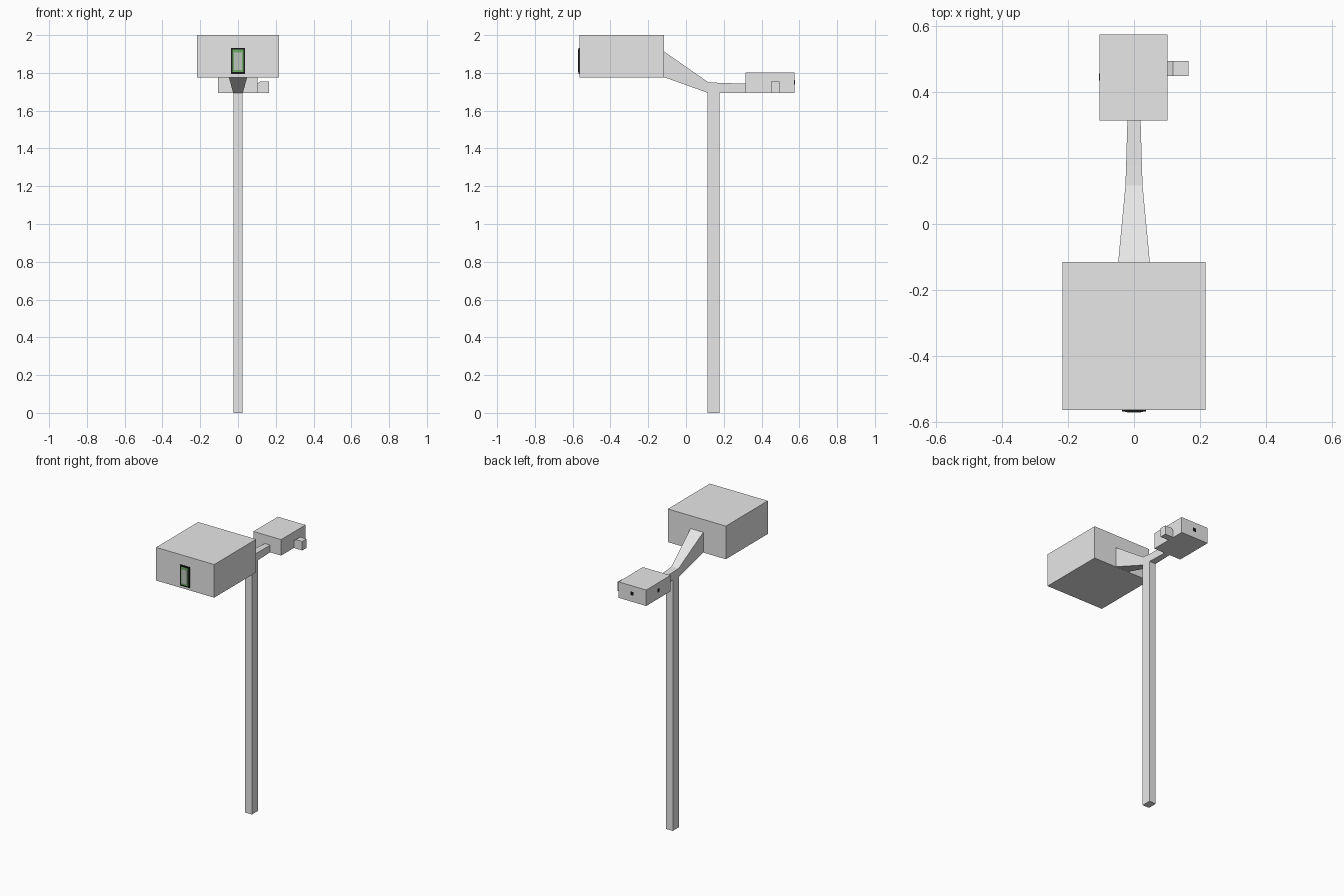
import bpy

if "Cube" in bpy.data.objects:
    bpy.data.objects.remove(bpy.data.objects["Cube"])


def material(name, rgb):
    m = bpy.data.materials.new(name)
    m.diffuse_color = (*rgb, 1)
    m.use_nodes = True
    m.node_tree.nodes["Principled BSDF"].inputs["Base Color"].default_value = m.diffuse_color
    return m


GREY = material("light_grey", (0.8, 0.8, 0.8))
BLACK = material("black", (0.008, 0.008, 0.008))
GREEN = material("display_green", (0.16, 0.42, 0.14))
PALE = material("display_pale", (0.5, 0.56, 0.5))


def mesh_object(name, verts, faces, mat):
    me = bpy.data.meshes.new(name)
    me.from_pydata(verts, [], faces)
    me.materials.append(mat)
    ob = bpy.data.objects.new(name, me)
    bpy.context.collection.objects.link(ob)
    return ob


def loft(name, stations, mat):
    """Rectangular sections along y: (y, half width, z low, z high)."""
    verts, faces = [], []
    for y, w, lo, hi in stations:
        verts += [(-w, y, lo), (w, y, lo), (w, y, hi), (-w, y, hi)]
    for s in range(len(stations) - 1):
        for i in range(4):
            a, b = s * 4 + i, s * 4 + (i + 1) % 4
            faces.append((a, a + 4, b + 4, b)[::-1])
    n = len(verts)
    faces += [(0, 1, 2, 3), (n - 1, n - 2, n - 3, n - 4)]
    return mesh_object(name, verts, faces, mat)


def box(name, x0, x1, y0, y1, z0, z1, mat=GREY):
    ob = loft(name, [(y0, 1, z0, z1), (y1, 1, z0, z1)], mat)
    for v in ob.data.vertices:
        v.co.x = x0 if v.co.x < 0 else x1
    return ob


# post, main head and rear box
box("post", -0.025, 0.025, 0.113, 0.177, 0, 1.694)
box("main_head", -0.217, 0.217, -0.564, -0.116, 1.776, 2.0)
box("rear_box", -0.105, 0.102, 0.315, 0.575, 1.694, 1.802)

# flaring neck and rear arm
loft("neck_arm", [(-0.116, 0.048, 1.777, 1.913), (0.117, 0.026, 1.694, 1.751),
                  (0.177, 0.024, 1.694, 1.747), (0.315, 0.02, 1.694, 1.743)], GREY)

# side knob with a chamfered inner corner
profile = [(0.102, 1.694), (0.165, 1.694), (0.165, 1.755), (0.118, 1.755), (0.102, 1.742)]
n = len(profile)
mesh_object("side_knob",
            [(x, y, z) for y in (0.45, 0.495) for x, z in profile],
            [tuple(range(n)), tuple(range(2 * n - 1, n - 1, -1))] +
            [(i, i + n, (i + 1) % n + n, (i + 1) % n) for i in range(n)], GREY)

# layered display on the front of the head
box("display_frame", -0.036, 0.036, -0.570, -0.563, 1.794, 1.933, BLACK)
box("display_green_panel", -0.028, 0.028, -0.5715, -0.568, 1.804, 1.924, GREEN)
box("display_pale_panel", -0.021, 0.021, -0.573, -0.570, 1.814, 1.909, PALE)

# small dark marks on the rear box
box("rear_mark", -0.011, 0.011, 0.574, 0.576, 1.738, 1.762, BLACK)
box("side_mark", -0.106, -0.104, 0.435, 0.457, 1.738, 1.762, BLACK)

# make normals consistent
import bmesh
for ob in bpy.data.objects:
    bm = bmesh.new()
    bm.from_mesh(ob.data)
    bmesh.ops.recalc_face_normals(bm, faces=bm.faces)
    bm.to_mesh(ob.data)
    bm.free()
